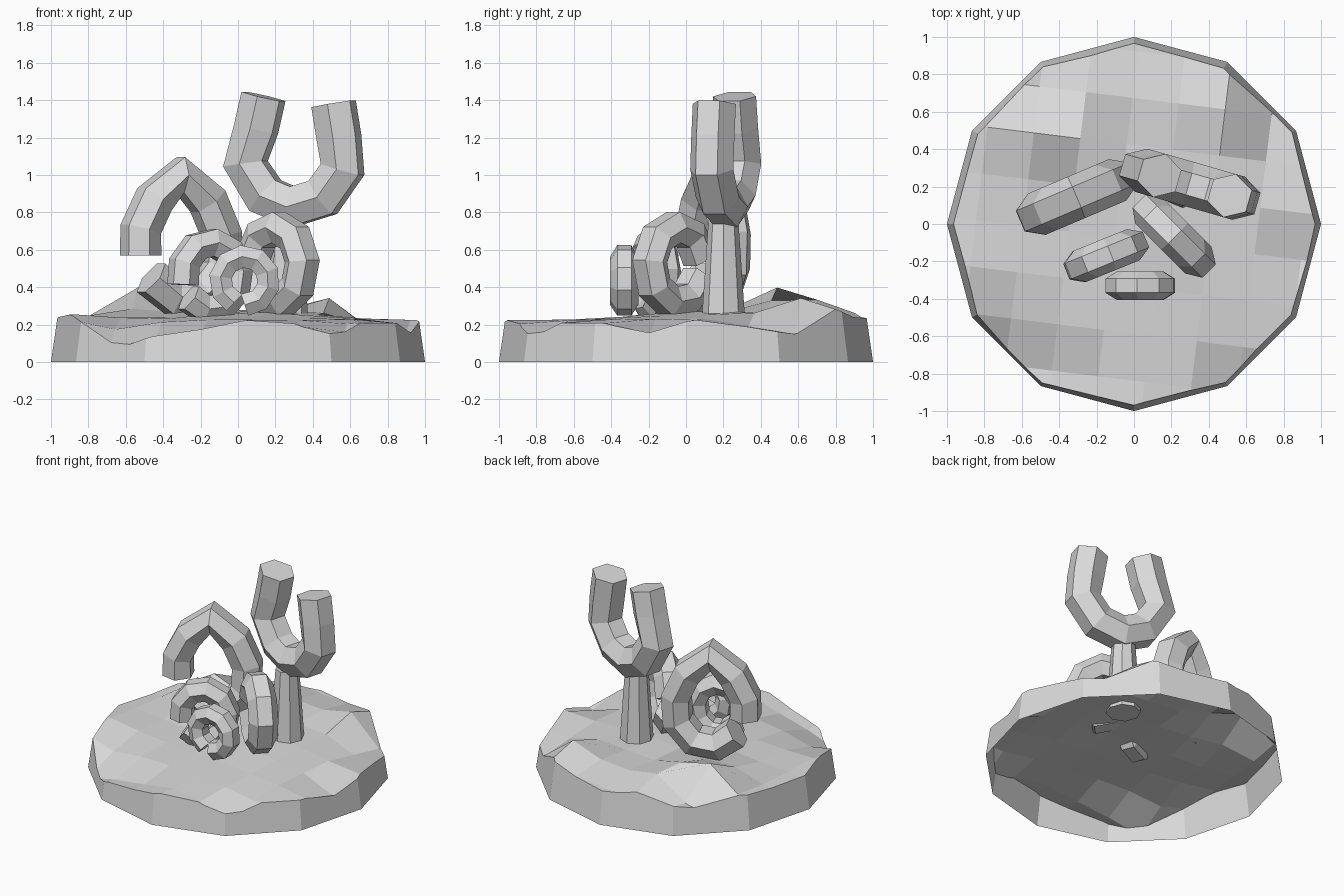
import bpy, bmesh, math
from mathutils import Vector, Matrix

cube = bpy.data.objects.get("Cube")
if cube:
    bpy.data.objects.remove(cube)

stone = bpy.data.materials.new("pale_grey")
stone.use_nodes = True
GREY = (0.7, 0.7, 0.7, 1)
stone.diffuse_color = GREY
stone.node_tree.nodes["Principled BSDF"].inputs["Base Color"].default_value = GREY


def add_object(name, bm):
    mesh = bpy.data.meshes.new(name)
    bmesh.ops.recalc_face_normals(bm, faces=bm.faces)
    bm.to_mesh(mesh)
    bm.free()
    mesh.materials.append(stone)
    obj = bpy.data.objects.new(name, mesh)
    bpy.context.collection.objects.link(obj)
    return obj


# Mounds and hollows of the ground: x, y, height change, spread
BUMPS = [(-.5, .46, .18, .15), (-.2, .68, .1, .15), (.45, .64, .12, .15),
         (.1, .1, .05, .3), (.52, -.86, -.14, .11), (.96, -.27, -.13, .1),
         (.84, .5, -.16, .13), (-.67, -.7, -.17, .13), (-.35, -.92, -.13, .14),
         (-.62, .78, -.13, .12), (-.9, -.2, .03, .2)]
TAPER = 0.145


def ground_height(x, y):
    return 0.225 + sum(h * math.exp(-((x - a) ** 2 + (y - b) ** 2) / (2 * s * s))
                       for a, b, h, s in BUMPS)


# Ground: a coarse uneven sheet trimmed to twelve sides, with a tapered skirt
bm = bmesh.new()
bmesh.ops.create_grid(bm, x_segments=10, y_segments=10, size=1.25,
                      matrix=Matrix.Translation((-.1, -.07, 0))
                      @ Matrix.Rotation(math.radians(-7), 4, 'Z'))
for v in bm.verts:
    v.co.z = ground_height(v.co.x, v.co.y)
inner = math.cos(math.radians(15))
for k in range(12):
    a = math.radians(15 + 30 * k)
    side = Vector((math.cos(a), math.sin(a), 0))
    bmesh.ops.bisect_plane(bm, geom=bm.verts[:] + bm.edges[:] + bm.faces[:],
                           plane_co=side * inner, clear_outer=True,
                           plane_no=side + Vector((0, 0, inner * TAPER)))
rim = [e for e in bm.edges if e.is_boundary]
skirt = bmesh.ops.extrude_edge_only(bm, edges=rim)["geom"]
for v in skirt:
    if isinstance(v, bmesh.types.BMVert):
        grow = 1 / (1 - TAPER * v.co.z)
        v.co = (v.co.x * grow, v.co.y * grow, 0)
add_object("ground", bm)

# Trunk
bm = bmesh.new()
bmesh.ops.create_cone(bm, cap_ends=True, segments=8, radius1=0.115, radius2=0.08,
                      depth=0.52, matrix=Matrix.Translation((.26, .2, .5)))
add_object("trunk", bm)


def arc(height, radii, start, end, steps=9):
    """Points along part of an upright ellipse."""
    angles = [math.radians(start + (end - start) * i / steps) for i in range(steps + 1)]
    return [(radii[0] * math.cos(a), height + radii[1] * math.sin(a)) for a in angles]


def branch(name, centre, turn, path, section):
    """Six-sided branch along an upright path, turned about z."""
    bm = bmesh.new()
    t = math.radians(turn)
    along = Vector((math.cos(t), math.sin(t), 0))
    across = Vector((-math.sin(t), math.cos(t), 0))
    origin = Vector((*centre, 0))
    points = [origin + along * u + Vector((0, 0, z)) for u, z in path]
    loops = []
    for i, p in enumerate(points):
        tangent = points[min(i + 1, len(points) - 1)] - points[max(i - 1, 0)]
        out = tangent.cross(across).normalized()
        loop = []
        for j in range(6):
            b = math.tau * j / 6 + math.pi / 6
            loop.append(bm.verts.new(p + out * section[0] * math.cos(b)
                                     + across * section[1] * math.sin(b)))
        loops.append(loop)
    for one, two in zip(loops, loops[1:]):
        for j in range(6):
            k = (j + 1) % 6
            bm.faces.new((one[j], one[k], two[k], two[j]))
    bm.faces.new(loops[0])
    bm.faces.new(loops[-1])
    add_object(name, bm)


# Curled branches
CROWN = [(-.16, 1.42), (-.2, 1.25), (-.26, 1.06), (-.15, .89), (0, .83),
         (.17, .88), (.28, 1.03), (.26, 1.2), (.23, 1.38)]
ARCH = [(-.25, .57), (-.25, .71), (-.17, .87), (-.02, 1.0), (.14, .86),
        (.22, .68), (.21, .5), (.1, .37), (-.06, .35), (-.19, .45)]
branch("crown_branch", (.29, .215), -16, CROWN, (.125, .12))
branch("tall_arch", (-.29, .15), 23, ARCH, (.11, .12))
branch("right_curl", (.21, -.06), -45, arc(.52, (.19, .2), 170, -160, 8), (.095, .1))
branch("left_curl", (-.15, -.17), 22, arc(.46, (.16, .18), 195, -140), (.085, .09))
branch("front_curl", (.035, -.33), 0, arc(.435, (.13, .13), 245, -90), (.07, .075))
